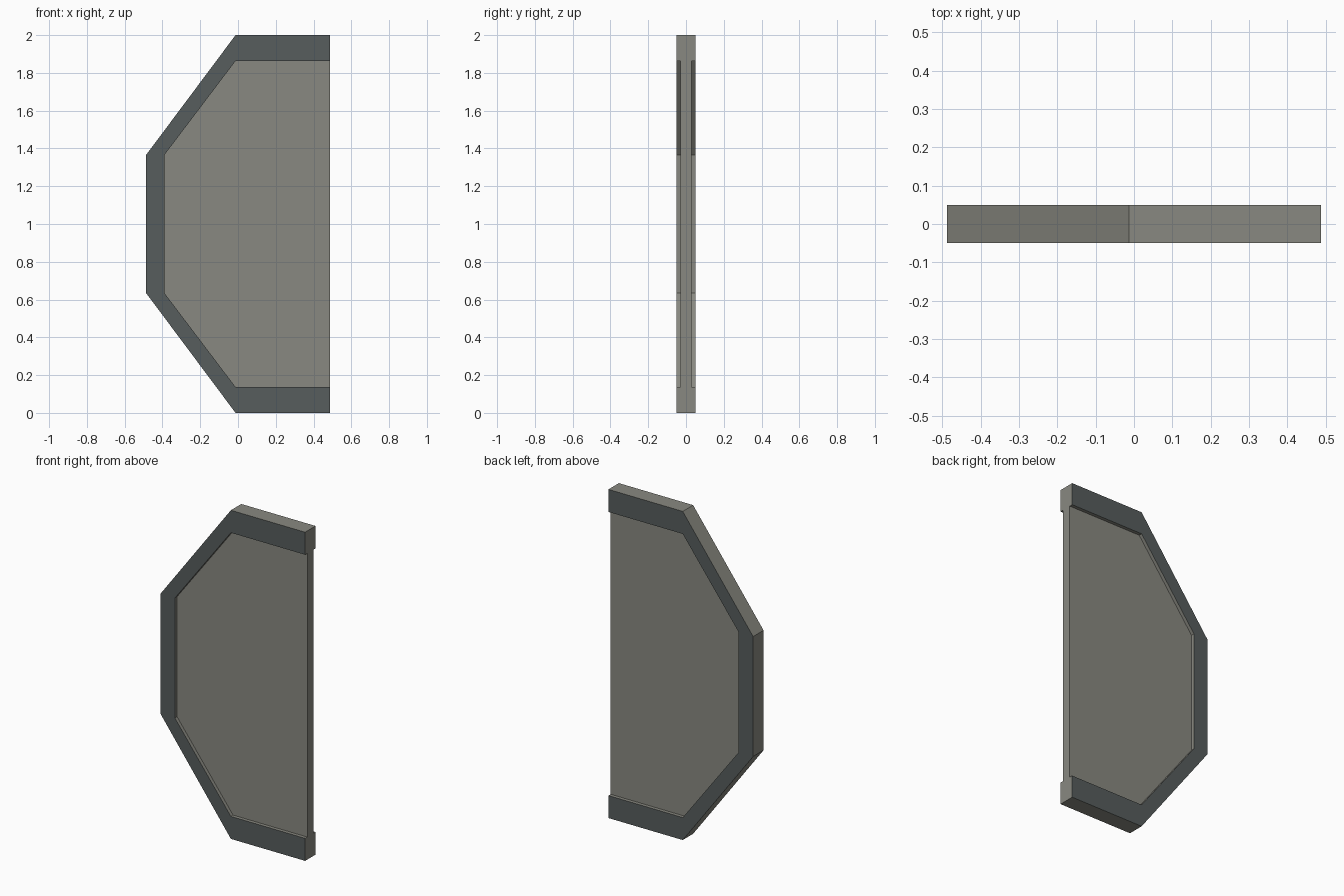
import bpy
import bmesh

if "Cube" in bpy.data.objects:
    bpy.data.objects.remove(bpy.data.objects["Cube"])


def material(name, rgb):
    mat = bpy.data.materials.new(name)
    mat.diffuse_color = (*rgb, 1.0)
    mat.use_nodes = True
    mat.node_tree.nodes["Principled BSDF"].inputs["Base Color"].default_value = mat.diffuse_color
    return mat


warm_grey = material("warm grey", (0.25, 0.25, 0.218))
dark_slate = material("dark slate", (0.095, 0.11, 0.11))


def mirrored(lower):
    """Complete a lower half profile by mirroring it about z = 1."""
    return lower + [(x, 2 - z) for x, z in reversed(lower)]


def slab(name, polygons, depth, mats):
    """Extrude joined x-z polygons along y; faces looking along y take the last material."""
    bm = bmesh.new()
    for poly in polygons:
        bm.faces.new([bm.verts.new((x, -depth / 2, z)) for x, z in poly])
    bmesh.ops.remove_doubles(bm, verts=bm.verts, dist=1e-5)
    ext = bmesh.ops.extrude_face_region(bm, geom=bm.faces[:], use_keep_orig=True)
    moved = [g for g in ext["geom"] if isinstance(g, bmesh.types.BMVert)]
    bmesh.ops.translate(bm, verts=moved, vec=(0, depth, 0))
    bmesh.ops.recalc_face_normals(bm, faces=bm.faces[:])
    for face in bm.faces:
        face.material_index = len(mats) - 1 if abs(face.normal.y) > 0.9 else 0
    mesh = bpy.data.meshes.new(name)
    bm.to_mesh(mesh)
    bm.free()
    for mat in mats:
        mesh.materials.append(mat)
    obj = bpy.data.objects.new(name, mesh)
    bpy.context.collection.objects.link(obj)
    return obj


# Outer and inner outlines, open on the right side
outer = mirrored([(0.487, 0), (-0.013, 0), (-0.487, 0.635)])
inner = mirrored([(0.487, 0.137), (-0.013, 0.137), (-0.39, 0.635)])

# Raised border: grey edges, dark front and back
border = [(outer[i], outer[i + 1], inner[i + 1], inner[i]) for i in range(len(outer) - 1)]
slab("border_frame", border, 0.10, [warm_grey, dark_slate])

# Recessed centre panel
slab("centre_panel", [inner], 0.058, [warm_grey])
